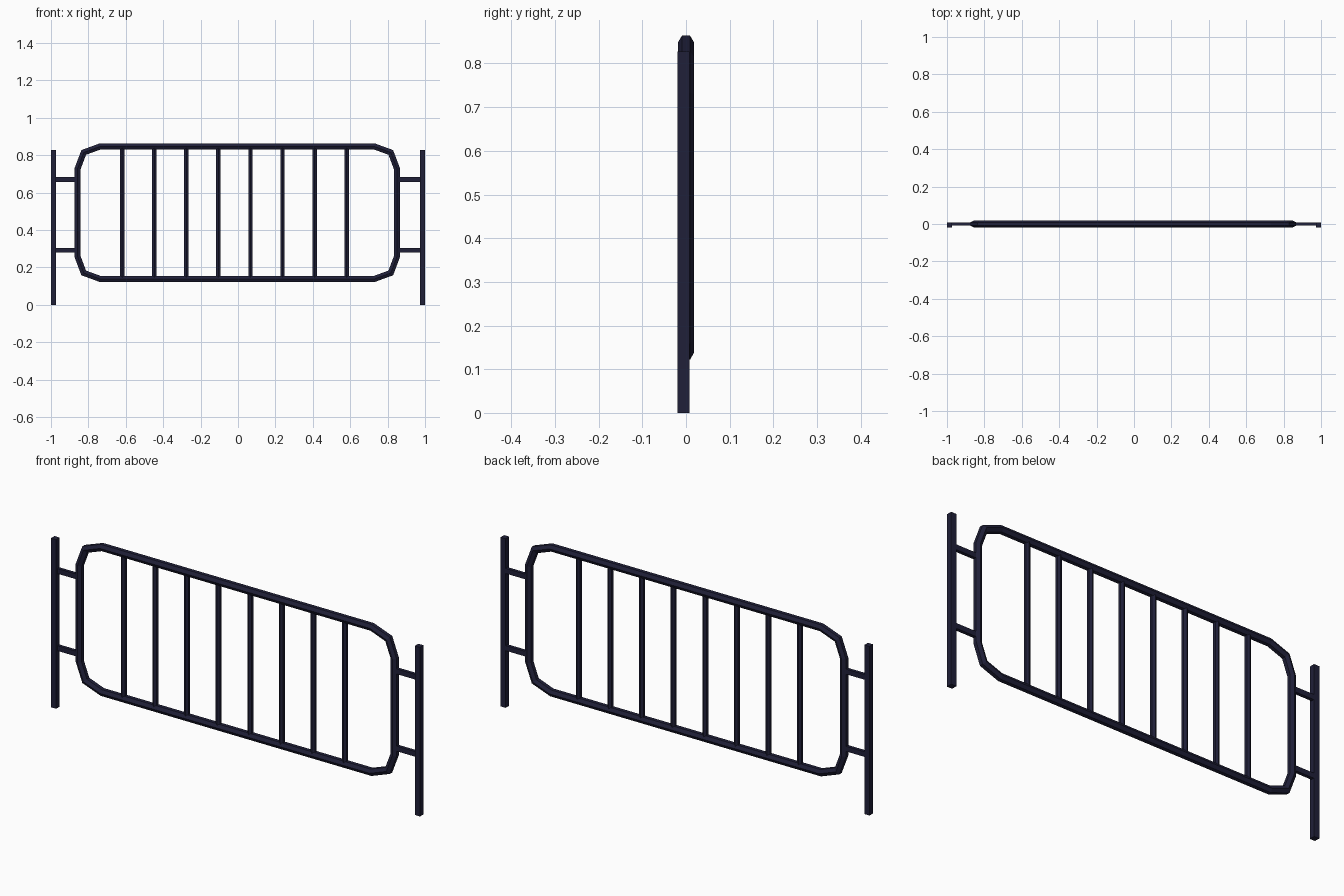
import bpy, bmesh, math
from mathutils import Vector

if "Cube" in bpy.data.objects:
    bpy.data.objects.remove(bpy.data.objects["Cube"])

# Dark navy paint
paint = bpy.data.materials.new("dark_navy_paint")
paint.use_nodes = True
NAVY = (0.014, 0.014, 0.040, 1)
paint.diffuse_color = NAVY
bsdf = next(n for n in paint.node_tree.nodes if n.type == "BSDF_PRINCIPLED")
bsdf.inputs["Base Color"].default_value = NAVY


def finish(bm, name):
    bmesh.ops.recalc_face_normals(bm, faces=bm.faces)
    mesh = bpy.data.meshes.new(name)
    bm.to_mesh(mesh)
    bm.free()
    mesh.materials.append(paint)
    obj = bpy.data.objects.new(name, mesh)
    bpy.context.collection.objects.link(obj)
    return obj


def box(name, low, high):
    bm = bmesh.new()
    low, high = Vector(low), Vector(high)
    bmesh.ops.create_cube(bm, size=1)
    for v in bm.verts:
        v.co = (low + high) / 2 + v.co * (high - low)
    return finish(bm, name)


def tube(name, path, radius, closed=False, sides=6):
    """Mitred tube along a path in the XZ plane, with a ridge facing front."""
    bm = bmesh.new()
    points = [Vector((x, 0, z)) for x, z in path]
    n = len(points)
    depth = Vector((0, 1, 0))
    rings = []
    for i, p in enumerate(points):
        before = points[i - 1] if closed or i else p
        after = points[(i + 1) % n] if closed or i < n - 1 else p
        d1 = (p - before).normalized() if p != before else (after - p).normalized()
        d2 = (after - p).normalized() if p != after else d1
        tangent = (d1 + d2).normalized()
        across = tangent.cross(depth) / max(tangent.dot(d1), 0.3)
        ring = []
        for k in range(sides):
            a = math.tau * k / sides
            ring.append(bm.verts.new(p + radius * (math.cos(a) * depth + math.sin(a) * across)))
        rings.append(ring)
    for i in range(n if closed else n - 1):
        r, s = rings[i], rings[(i + 1) % n]
        for k in range(sides):
            j = (k + 1) % sides
            bm.faces.new((r[k], r[j], s[j], s[k]))
    if not closed:
        bm.faces.new(rings[0])
        bm.faces.new(rings[-1])
    return finish(bm, name)


# Outer loop with chamfered corners
LEFT, RIGHT, BOTTOM, TOP = -0.857, 0.849, 0.138, 0.848
corner = [(0.0, 0.118), (0.032, 0.033), (0.122, 0.0)]
path = [(LEFT + a, TOP - b) for a, b in corner]
path += [(RIGHT - a, TOP - b) for a, b in reversed(corner)]
path += [(RIGHT - a, BOTTOM + b) for a, b in corner]
path += [(LEFT + a, BOTTOM + b) for a, b in reversed(corner)]
tube("frame_loop", path, 0.0185, closed=True)

# Upright bars
for i in range(8):
    x = -0.619 + i * 0.1714
    tube(f"upright_bar_{i + 1}", [(x, BOTTOM), (x, TOP)], 0.0135)

# End posts and the short links that hold the loop
for side, sign, edge in (("left", 1, RIGHT), ("right", -1, LEFT)):
    xs = sorted((sign * 0.972, sign))
    box(f"{side}_post", (xs[0], -0.02, 0), (xs[1], 0.008, 0.828))
    for level, z in (("lower", 0.292), ("upper", 0.67)):
        xs = sorted((edge, sign * 0.98))
        box(f"{side}_{level}_link", (xs[0], -0.009, z - 0.0125), (xs[1], 0.007, z + 0.0125))
